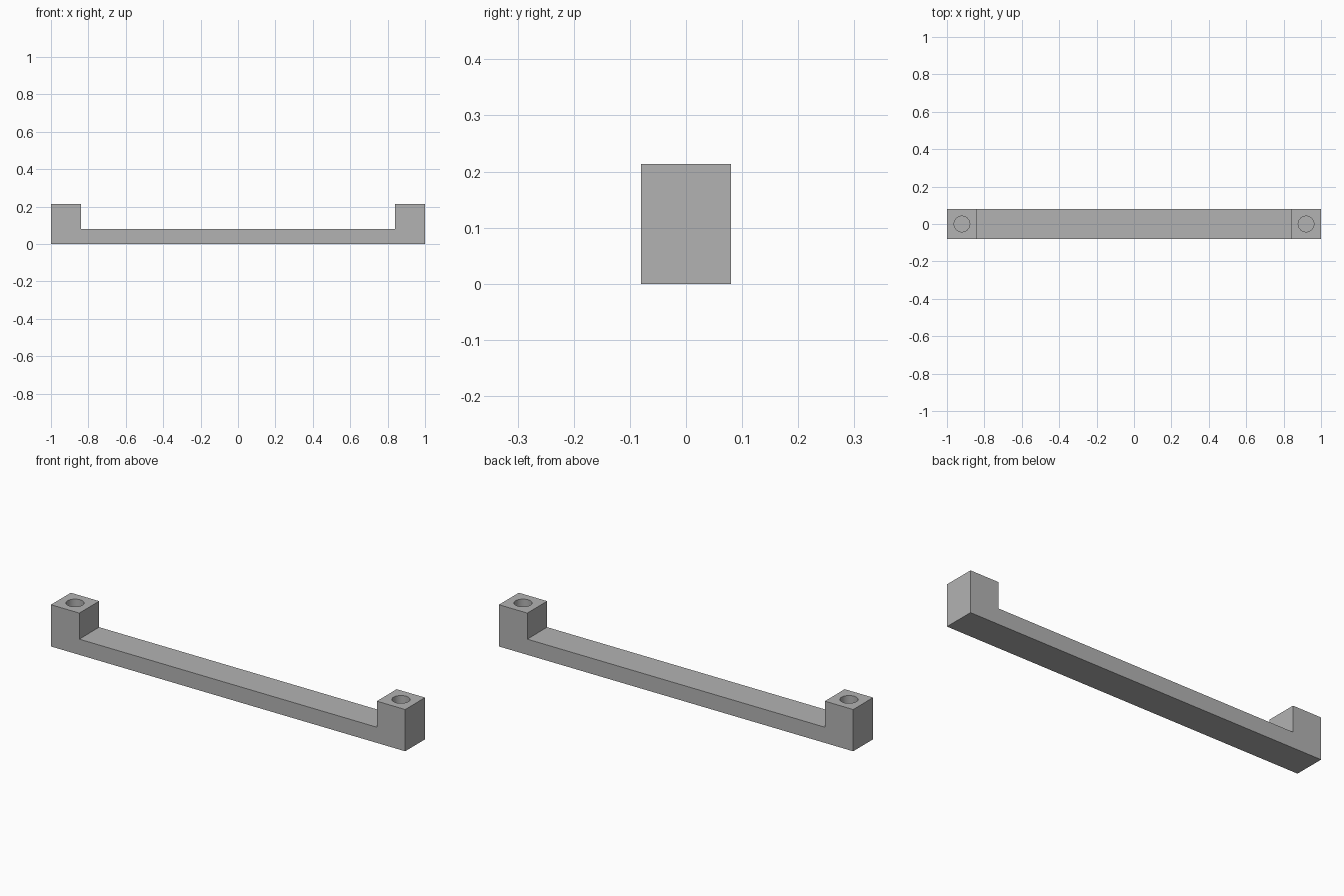
import bpy
import bmesh

if "Cube" in bpy.data.objects:
    bpy.data.objects.remove(bpy.data.objects["Cube"], do_unlink=True)

HALF_LENGTH, HALF_DEPTH = 1.0, 0.08
HEIGHT, BAR_TOP, POST_WIDTH = 0.213, 0.08, 0.16
HOLE_RADIUS, HOLE_FLOOR = 0.042, 0.08

# Grey metal
grey = bpy.data.materials.new("grey_metal")
colour = (0.45, 0.45, 0.45, 1)
grey.diffuse_color = colour
grey.use_nodes = True
grey.node_tree.nodes["Principled BSDF"].inputs["Base Color"].default_value = colour

# Handle body: a U-shaped profile extruded front to back
inner = HALF_LENGTH - POST_WIDTH
right_half = [(HALF_LENGTH, 0), (HALF_LENGTH, HEIGHT), (inner, HEIGHT), (inner, BAR_TOP)]
profile = right_half + [(-x, z) for x, z in reversed(right_half)]
bm = bmesh.new()
face = bm.faces.new([bm.verts.new((x, -HALF_DEPTH, z)) for x, z in profile])
extruded = bmesh.ops.extrude_face_region(bm, geom=[face])["geom"]
moved = [v for v in extruded if isinstance(v, bmesh.types.BMVert)]
bmesh.ops.translate(bm, verts=moved, vec=(0, 2 * HALF_DEPTH, 0))
bmesh.ops.recalc_face_normals(bm, faces=bm.faces)
mesh = bpy.data.meshes.new("handle")
bm.to_mesh(mesh)
bm.free()
mesh.materials.append(grey)
handle = bpy.data.objects.new("handle", mesh)
bpy.context.collection.objects.link(handle)

# Blind screw hole in the top of each post
for side in (-1, 1):
    bpy.ops.mesh.primitive_cylinder_add(
        vertices=48, radius=HOLE_RADIUS, depth=0.2,
        location=(side * (HALF_LENGTH - POST_WIDTH / 2), 0, HOLE_FLOOR + 0.1))
    cutter = bpy.context.object
    cutter.name = "hole_cutter"
    cutter.hide_render = True
    cutter.data.materials.append(grey)
    cut = handle.modifiers.new("screw_hole", "BOOLEAN")
    cut.operation = "DIFFERENCE"
    cut.solver = "EXACT"
    cut.object = cutter
    bpy.ops.object.select_all(action="DESELECT")
    handle.select_set(True)
    bpy.context.view_layer.objects.active = handle
    bpy.ops.object.modifier_apply(modifier=cut.name)
    bpy.data.objects.remove(cutter, do_unlink=True)

# Smooth hole walls, sharp edges elsewhere
bpy.ops.object.shade_smooth_by_angle()
